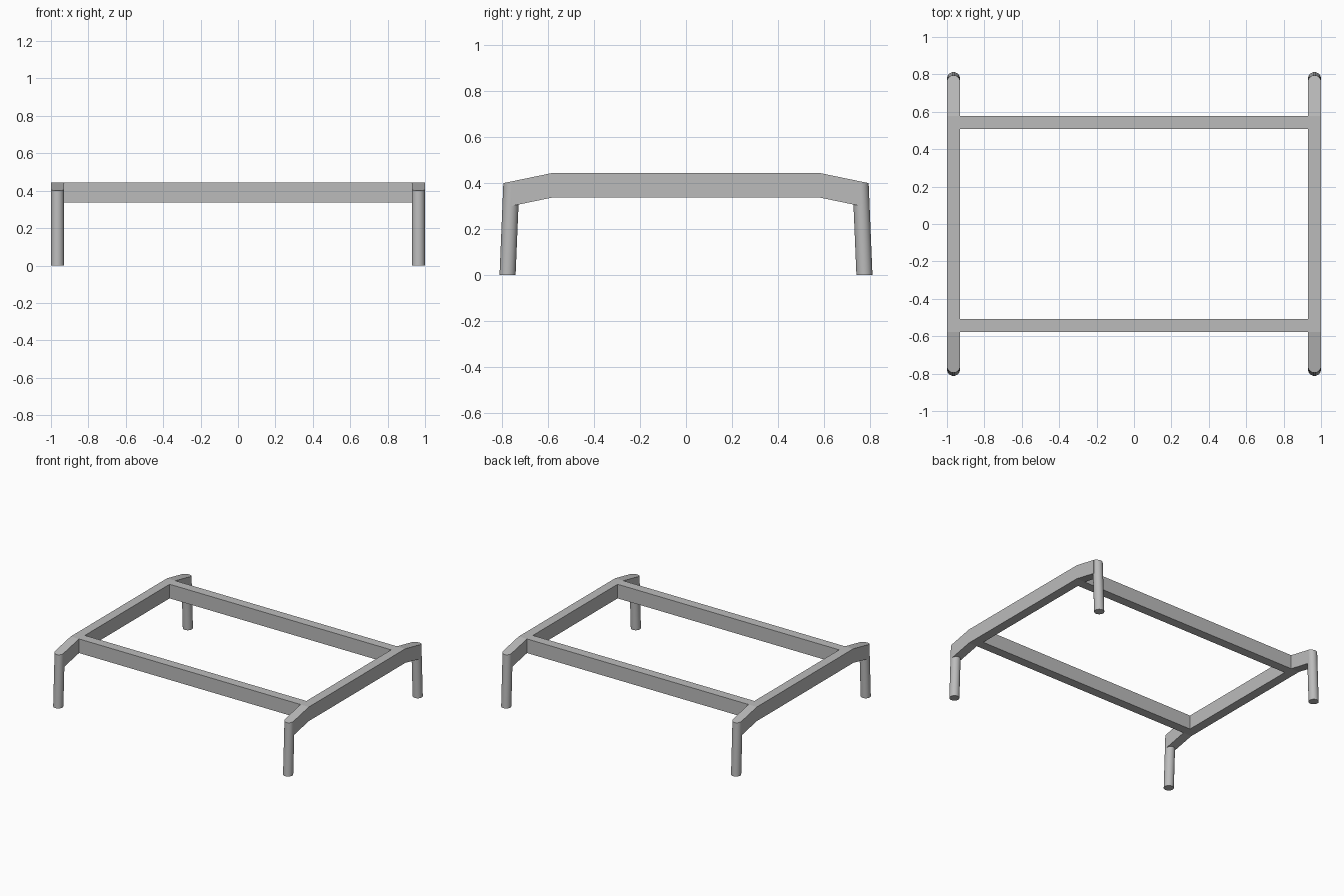
import bpy, bmesh, math
from mathutils import Vector

cube = bpy.data.objects.get("Cube")
if cube:
    bpy.data.objects.remove(cube, do_unlink=True)

# Main dimensions
WIDTH, TOP, BOTTOM = 0.07, 0.445, 0.338
RAIL_X, BEND_Y = 0.965, 0.578
AXIS_TOP_Y, AXIS_FOOT_Y = 0.76, 0.777
SLOPE = 0.207

metal = bpy.data.materials.new("grey_metal")
metal.use_nodes = True
grey = (0.5, 0.5, 0.5, 1)
metal.diffuse_color = grey
metal.node_tree.nodes["Principled BSDF"].inputs["Base Color"].default_value = grey


def finish(name, bm):
    bmesh.ops.recalc_face_normals(bm, faces=bm.faces)
    mesh = bpy.data.meshes.new(name)
    bm.to_mesh(mesh)
    bm.free()
    mesh.materials.append(metal)
    obj = bpy.data.objects.new(name, mesh)
    bpy.context.collection.objects.link(obj)
    return obj


def slope_z(y, z):
    """Height on the sloping end of a rail that is z high in the middle."""
    return z - SLOPE * (abs(y) - BEND_Y)


# Side rail: bent profile in the side plane, extruded across its width
def side_rail(name, x):
    ys = (-AXIS_TOP_Y, -BEND_Y, BEND_Y, AXIS_TOP_Y)
    upper = [(y, slope_z(y, TOP)) for y in ys]
    lower = [(y, slope_z(y, BOTTOM)) for y in ys]
    bm = bmesh.new()
    rings = []
    for (yu, zu), (yl, zl) in zip(upper, lower):
        rings.append([bm.verts.new((x + s * WIDTH / 2, y, z))
                      for s, y, z in ((-1, yu, zu), (1, yu, zu), (1, yl, zl), (-1, yl, zl))])
    for a, b in zip(rings, rings[1:]):
        for i in range(4):
            j = (i + 1) % 4
            bm.faces.new((a[i], a[j], b[j], b[i]))
    bm.faces.new(rings[0])
    bm.faces.new(rings[-1])
    finish(name, bm)


# Leg: leaning cylinder, mitred at the top to follow the rail's slope
def leg(name, x, side):
    bm = bmesh.new()
    bmesh.ops.create_cone(bm, cap_ends=True, segments=32, radius1=WIDTH / 2,
                          radius2=WIDTH / 2, depth=1)
    lean = (AXIS_FOOT_Y - AXIS_TOP_Y) / slope_z(AXIS_TOP_Y, TOP)
    for v in bm.verts:
        foot_y = AXIS_FOOT_Y + v.co.y
        z = 0.0
        if v.co.z > 0:
            # Where the leaning side line meets the sloping plane
            z = (TOP - SLOPE * (foot_y - BEND_Y)) / (1 - SLOPE * lean)
        v.co = Vector((x + v.co.x, side * (foot_y - lean * z), z))
    obj = finish(name, bm)
    bpy.ops.object.select_all(action='DESELECT')
    obj.select_set(True)
    bpy.context.view_layer.objects.active = obj
    bpy.ops.object.shade_smooth_by_angle(angle=math.radians(30))


# Crossbar: box between the side rails
def crossbar(name, side):
    bm = bmesh.new()
    bmesh.ops.create_cube(bm, size=1)
    length = 2 * RAIL_X - WIDTH
    for v in bm.verts:
        v.co = Vector((v.co.x * length,
                       side * (BEND_Y - WIDTH / 2) + v.co.y * WIDTH,
                       (TOP + BOTTOM) / 2 + v.co.z * (TOP - BOTTOM)))
    finish(name, bm)


for x_name, sx in (("left", 1), ("right", -1)):
    side_rail(x_name + "_side_rail", sx * RAIL_X)
    for y_name, sy in (("front", -1), ("back", 1)):
        leg(f"{y_name}_{x_name}_leg", sx * RAIL_X, sy)
for y_name, sy in (("front", -1), ("back", 1)):
    crossbar(y_name + "_crossbar", sy)
